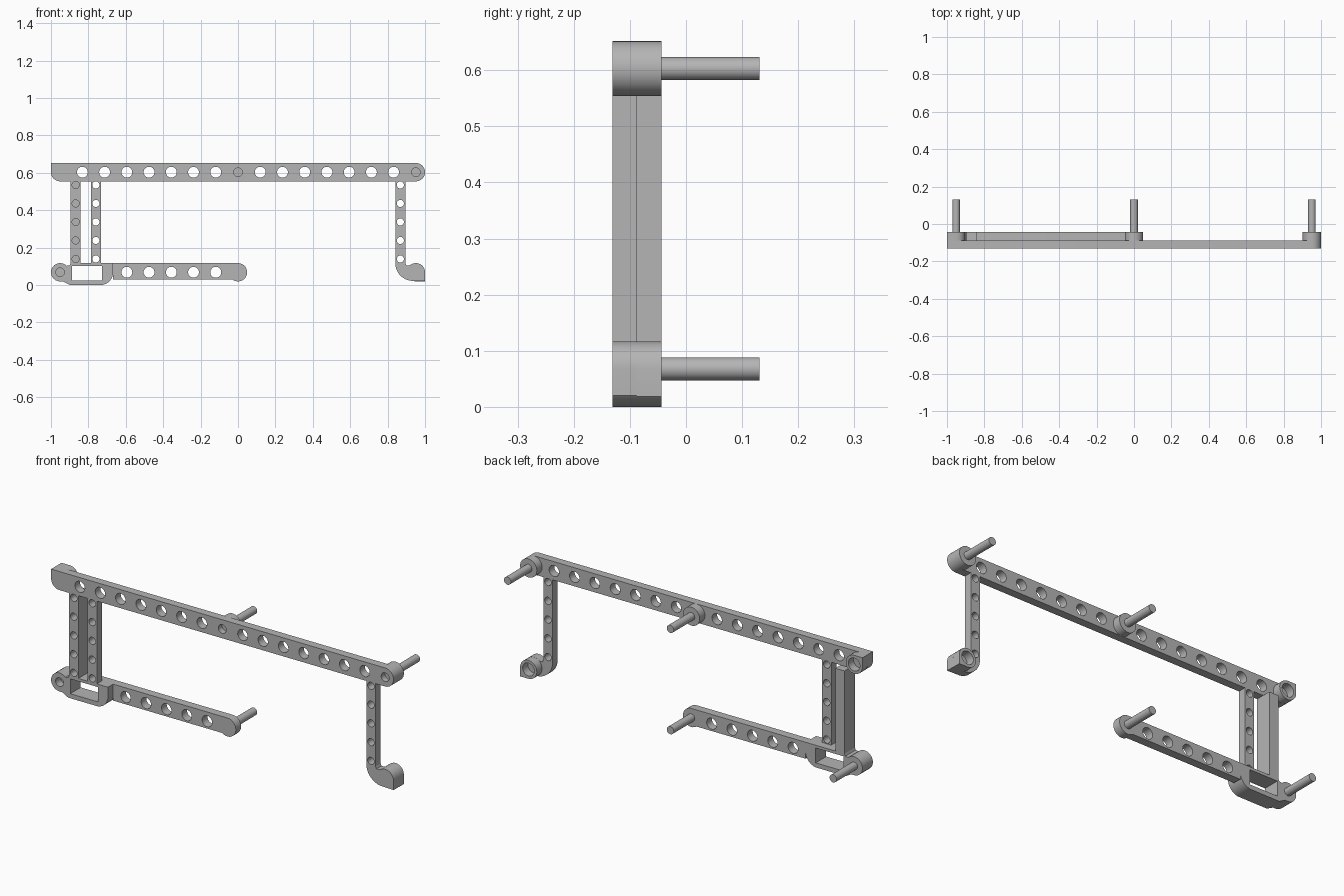
import bpy, bmesh
from math import sin, cos, radians

if "Cube" in bpy.data.objects:
    bpy.data.objects.remove(bpy.data.objects["Cube"], do_unlink=True)

# One flat grey for the whole frame
grey = bpy.data.materials.new("plain grey")
grey.use_nodes = True
colour = (0.46, 0.46, 0.46, 1)
grey.diffuse_color = colour
grey.node_tree.nodes["Principled BSDF"].inputs["Base Color"].default_value = colour

# Depth layers, bar heights and pin spacing
FRONT, MID, BACK, TIP = -0.131, -0.088, -0.044, 0.131
TOP, LOW, END, R = 0.603, 0.068, 0.951, 0.049
STEP = END / 8
BAR_BOTTOM, FOOT_TOP = TOP - R, LOW + R


def arc(x, z, r, a, b, n=16):
    angles = [radians(a + (b - a) * i / n) for i in range(n + 1)]
    return [(x + r * cos(t), z + r * sin(t)) for t in angles]


def rect(x0, x1, z0, z1):
    return [(x0, z0), (x1, z0), (x1, z1), (x0, z1)]


def circle(x, z, r):
    return arc(x, z, r, 0, 360, 32)[:-1]


def prisms(name, profiles, y0, y1):
    """Extrude closed x-z profiles from y0 back to y1 as one object."""
    bm = bmesh.new()
    for profile in profiles:
        face = bm.faces.new([bm.verts.new((x, y0, z)) for x, z in profile])
        out = bmesh.ops.extrude_face_region(bm, geom=[face])["geom"]
        moved = [v for v in out if isinstance(v, bmesh.types.BMVert)]
        bmesh.ops.translate(bm, verts=moved, vec=(0, y1 - y0, 0))
    bmesh.ops.recalc_face_normals(bm, faces=bm.faces)
    mesh = bpy.data.meshes.new(name)
    bm.to_mesh(mesh)
    bm.free()
    mesh.materials.append(grey)
    ob = bpy.data.objects.new(name, mesh)
    bpy.context.collection.objects.link(ob)
    return ob


def cut(ob, profiles, y0=-0.3, y1=0.3):
    """Cut profiles out of ob between two depths."""
    cutter = prisms("cutter", profiles, y0, y1)
    cutter.hide_render = True
    mod = ob.modifiers.new("holes", "BOOLEAN")
    mod.operation = "DIFFERENCE"
    mod.solver = "EXACT"
    mod.object = cutter
    bpy.context.view_layer.update()
    graph = bpy.context.evaluated_depsgraph_get()
    mesh = bpy.data.meshes.new_from_object(ob.evaluated_get(graph))
    ob.modifiers.clear()
    ob.data = mesh
    bpy.data.objects.remove(cutter, do_unlink=True)


parts = []

# Top bar with lightening holes and shallow pockets in front of the pins
top_bar = prisms("top_bar", [arc(END, TOP, R, -90, 90) + [(-1, TOP + R)]
                             + arc(-END, TOP, R, 180, 270)], FRONT, MID)
cut(top_bar, [circle(k * STEP, TOP, 0.029) for k in range(-7, 8) if k])
cut(top_bar, [circle(x, TOP, 0.023) for x in (0, END)], -0.3, MID - 0.012)
parts.append(top_bar)

# Bosses behind the top bar
for name, x in (("top_middle_boss", 0), ("top_left_boss", END)):
    parts.append(prisms(name, [circle(x, TOP, R)], MID, BACK))
top_socket = prisms("top_socket", [arc(-END, TOP, R, 180, 450) + [(-1, TOP + R)]],
                    MID, BACK)
cut(top_socket, [circle(-END, TOP, 0.034)])
parts.append(top_socket)

# Lower bar, one layer further back
lower_bar = prisms("lower_bar", [[(-0.668, 0.03)] + arc(0, LOW, R, -128, 90)
                                 + [(-0.668, FOOT_TOP)]], MID, BACK)
cut(lower_bar, [circle(-k * STEP, LOW, 0.029) for k in range(1, 6)])
parts.append(lower_bar)

# Lower bracket with a window
bracket = prisms("lower_bracket", [
    arc(-END, LOW, R, 45, 270) + [(-0.935, 0.019), (-0.9, 0)]
    + arc(-0.735, 0.067, 0.067, 270, 360)
    + [(-0.668, FOOT_TOP), (-0.895, FOOT_TOP), (-0.9, 0.105)]], FRONT, BACK)
cut(bracket, [rect(-0.888, -0.727, 0.024, 0.102)])
cut(bracket, [circle(-END, LOW, 0.023)], -0.3, MID)
parts.append(bracket)

# Perforated uprights
for name, x in (("outer_upright", -0.868), ("inner_upright", -0.76),
                ("left_upright", 0.868)):
    post = prisms(name, [rect(x - 0.027, x + 0.027, FOOT_TOP, BAR_BOTTOM)], FRONT, MID)
    cut(post, [circle(x, 0.139 + 0.099 * i, 0.019) for i in range(5)])
    parts.append(post)
parts.append(prisms("outer_upright_back",
                    [rect(-0.895, -0.841, FOOT_TOP, BAR_BOTTOM)], MID, BACK))

# Curved foot and its rear socket
parts.append(prisms("left_foot", [
    arc(0.936, FOOT_TOP, 0.095, 180, 270) + [(1, 0.02)]
    + arc(END, LOW, R, 0, 130) + [(0.9, 0.105), (0.895, FOOT_TOP)]], FRONT, MID))
foot_socket = prisms("left_foot_socket", [arc(END, LOW, R, 0, 270) + [(1, LOW - R)]],
                     MID, BACK)
cut(foot_socket, [circle(END, LOW, 0.034)])
parts.append(foot_socket)

# Rear pins
for name, x, z in (("top_middle_pin", 0, TOP), ("top_left_pin", END, TOP),
                   ("lower_middle_pin", 0, LOW), ("lower_right_pin", -END, LOW)):
    parts.append(prisms(name, [circle(x, z, 0.0205)], BACK - 0.01, TIP))

# Smooth round walls, keep edges crisp
bpy.ops.object.select_all(action="DESELECT")
for ob in parts:
    ob.select_set(True)
bpy.context.view_layer.objects.active = parts[0]
bpy.ops.object.shade_smooth_by_angle(angle=radians(30))
